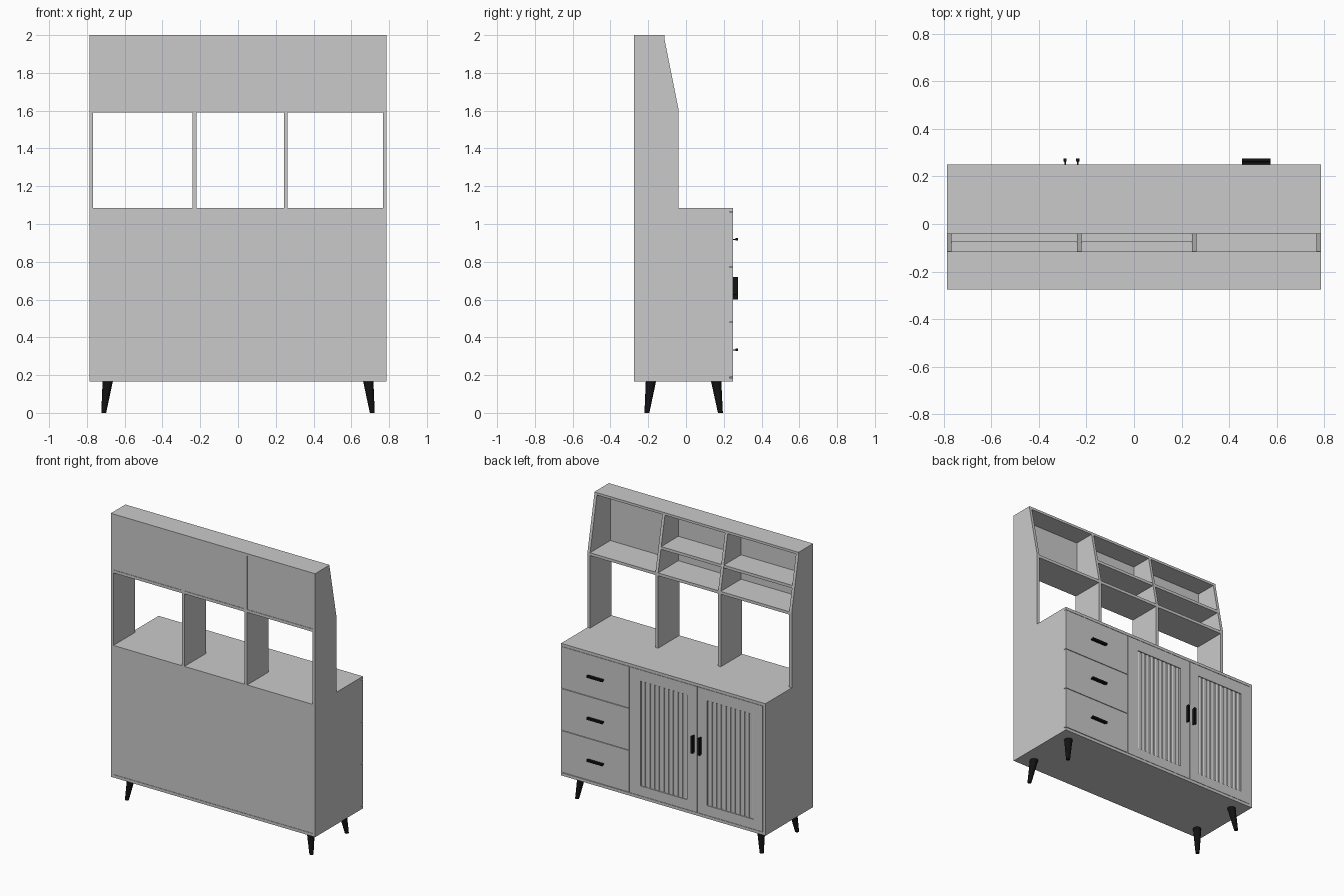
import bpy, bmesh, math
from mathutils import Vector

if "Cube" in bpy.data.objects:
    bpy.data.objects.remove(bpy.data.objects["Cube"])


def material(name, rgb):
    m = bpy.data.materials.new(name)
    m.diffuse_color = (*rgb, 1)
    m.use_nodes = True
    m.node_tree.nodes["Principled BSDF"].inputs["Base Color"].default_value = m.diffuse_color
    return m


GREY = material("light grey", (0.59, 0.59, 0.59))
BLACK = material("black", (0.006, 0.006, 0.006))


def finish(name, bm, mat):
    bmesh.ops.recalc_face_normals(bm, faces=bm.faces)
    me = bpy.data.meshes.new(name)
    bm.to_mesh(me)
    bm.free()
    me.materials.append(mat)
    ob = bpy.data.objects.new(name, me)
    bpy.context.collection.objects.link(ob)
    return ob


def box_bm(x, y, z):
    bm = bmesh.new()
    bmesh.ops.create_cube(bm, size=1)
    for v in bm.verts:
        v.co = Vector([r[0] if c < 0 else r[1] for c, r in zip(v.co, (x, y, z))])
    return bm


def box(name, x, y, z, mat=GREY):
    return finish(name, box_bm(x, y, z), mat)


def prism(name, pts, direction, mat=GREY):
    """Extrude a closed 3D outline along a vector."""
    bm = bmesh.new()
    f = bm.faces.new([bm.verts.new(p) for p in pts])
    r = bmesh.ops.extrude_face_region(bm, geom=[f])
    bmesh.ops.translate(bm, vec=direction,
                        verts=[g for g in r["geom"] if isinstance(g, bmesh.types.BMVert)])
    return finish(name, bm, mat)


W, T = 0.787, 0.02           # half width, board thickness
YB, YF = -0.275, 0.25        # plain side, door side
Z0, Z1 = 0.165, 1.085        # cabinet bottom and top

# Cabinet carcass
box("cabinet_bottom", (-W, W), (YB, YF), (Z0, Z0 + T))
box("cabinet_top", (-W + T, W), (YB, YF), (Z1 - T, Z1))
box("cabinet_side_left", (-W, -W + T), (YB, YF), (Z0 + T, Z1))
box("cabinet_side_right", (W - T, W), (YB, YF - T), (Z0 + T, Z1 - T))
box("cabinet_back", (-W + T, W - T), (YB + 0.003, YB + 0.012), (Z0 + T, Z1 - T))
box("cabinet_divider", (0.255, 0.275), (YB + 0.012, YF - T), (Z0 + T, Z1 - T))

# Pull handles: thin stem with a thicker bar, T-shaped in section
PULL = [(-0.003, 0.249), (0.003, 0.249), (0.003, 0.261), (0.007, 0.263),
        (0.007, 0.275), (-0.007, 0.275), (-0.007, 0.263), (-0.003, 0.261)]

# Three drawers
ZA, ZB = Z0 + T + 0.002, Z1 - T
step = (ZB - ZA) / 3
for i in range(3):
    lo = ZA + i * step
    box(f"drawer_front_{i}", (0.266, W), (YF - T, YF), (lo + 0.002, lo + step - 0.002))
    zc = lo + step / 2
    prism(f"drawer_handle_{i}", [(0.455, y, zc + a) for a, y in PULL], (0.12, 0, 0), BLACK)


# Doors with a recessed fluted panel
def door(name, x0, x1, xc):
    win_x, win_z, depth = (xc - 0.18, xc + 0.18), (0.255, 0.985), 0.012
    bm = box_bm((x0, x1), (YF - T, YF), (ZA, ZB - 0.002))
    bm.normal_update()
    face = max(bm.faces, key=lambda f: f.normal.y)
    bmesh.ops.inset_individual(bm, faces=[face], thickness=0.05)
    c = face.calc_center_median()
    for v in face.verts:
        v.co.x = win_x[v.co.x > c.x]
        v.co.z = win_z[v.co.z > c.z]
    r = bmesh.ops.extrude_discrete_faces(bm, faces=[face])
    bmesh.ops.translate(bm, vec=(0, -depth, 0), verts=r["faces"][0].verts)
    finish(name, bm, GREY)
    # half-round flutes
    n = 10
    p = 0.36 / n
    for i in range(n):
        m = win_x[0] + (i + 0.5) * p
        arc = [(m + 0.42 * p * math.cos(math.pi * k / 6),
                YF - depth - 0.001 + 0.009 * math.sin(math.pi * k / 6), win_z[0]) for k in range(7)]
        prism(f"{name}_flute_{i}", arc, (0, 0, win_z[1] - win_z[0]))


door("door_inner", -0.261, 0.262, -0.003)
door("door_outer", -W + T + 0.001, -0.265, -0.517)
for i, x in enumerate((-0.29, -0.236)):
    prism(f"door_handle_{i}", [(x + a, y, 0.6) for a, y in PULL], (0, 0, 0.12), BLACK)

# Hutch uprights with slanted upper edge
ZS, ZT, YL, YU = 1.61, 1.983, -0.04, -0.115
for i, x in enumerate((-W, -0.24, 0.243, W - T)):
    prism(f"hutch_upright_{i}", [(x, YB, Z1), (x, YL, Z1), (x, YL, ZS), (x, YU, ZT), (x, YB, ZT)],
          (T, 0, 0))
box("hutch_top", (-W, W), (YB, YU), (ZT, 2.0))

# Hutch shelves and rear panels per bay
for i, (a, b) in enumerate(((-W + T, -0.24), (-0.22, 0.243), (0.263, W - T))):
    box(f"hutch_shelf_{i}", (a, b), (YB, YL), (ZS - T, ZS))
    box(f"hutch_panel_{i}", (a, b), (YB + 0.003, YB + 0.012), (ZS, ZT))
    if i < 2:
        box(f"hutch_middle_shelf_{i}", (a, b), (YB + 0.012, -0.074), (1.76, 1.78))

# Splayed tapered legs
for i, sx in enumerate((-1, 1)):
    for j, (yt, yb) in enumerate(((-0.186, -0.207), (0.160, 0.182))):
        bm = bmesh.new()
        bmesh.ops.create_cone(bm, cap_ends=True, segments=20, radius1=0.013, radius2=0.027, depth=1)
        for v in bm.verts:
            top = v.co.z > 0
            v.co.x += sx * (0.690 if top else 0.711)
            v.co.y += yt if top else yb
            v.co.z = Z0 if top else 0
        leg = finish(f"leg_{i}_{j}", bm, BLACK)
        bpy.context.view_layer.objects.active = leg
        leg.select_set(True)
        bpy.ops.object.shade_smooth_by_angle(angle=math.radians(40))
        leg.select_set(False)
